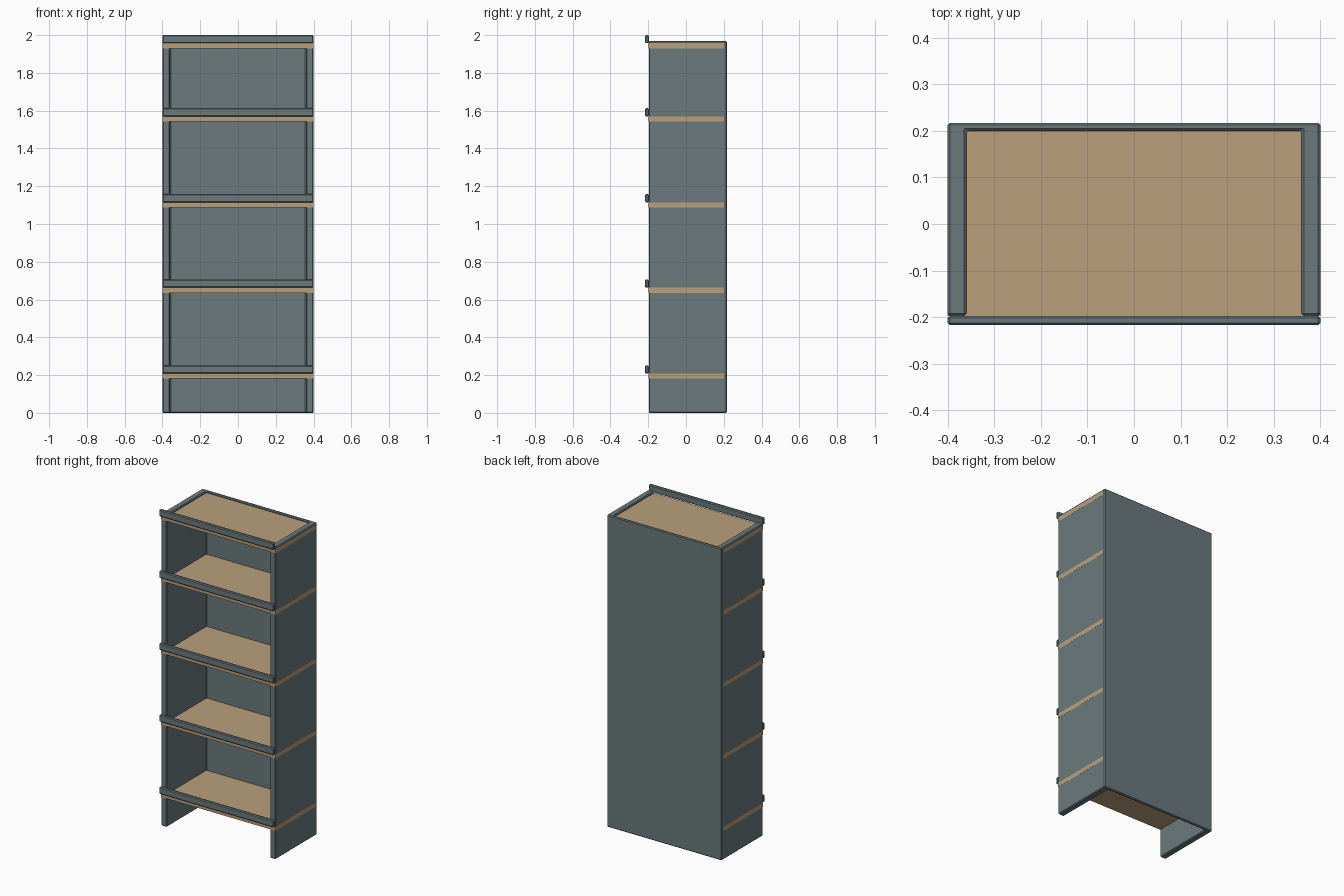
import bpy, bmesh
from mathutils import Vector

cube = bpy.data.objects.get("Cube")
if cube:
    bpy.data.objects.remove(cube, do_unlink=True)


def make_material(name, rgb):
    mat = bpy.data.materials.new(name)
    mat.use_nodes = True
    color = (*rgb, 1.0)
    mat.diffuse_color = color
    mat.node_tree.nodes["Principled BSDF"].inputs["Base Color"].default_value = color
    return mat


slate = make_material("slate_grey_paint", (0.15, 0.195, 0.205))
wood = make_material("tan_wood", (0.49, 0.35, 0.205))


def extrude_profile(name, profile, z0, z1, mat, bevel=0.0):
    """Extrude a flat xy outline from z0 up to z1."""
    bm = bmesh.new()
    face = bm.faces.new([bm.verts.new((x, y, z0)) for x, y in profile])
    grown = bmesh.ops.extrude_face_region(bm, geom=[face])
    top = [v for v in grown["geom"] if isinstance(v, bmesh.types.BMVert)]
    bmesh.ops.translate(bm, verts=top, vec=Vector((0, 0, z1 - z0)))
    bmesh.ops.recalc_face_normals(bm, faces=bm.faces[:])
    mesh = bpy.data.meshes.new(name)
    bm.to_mesh(mesh)
    bm.free()
    mesh.materials.append(mat)
    obj = bpy.data.objects.new(name, mesh)
    bpy.context.collection.objects.link(obj)
    if bevel:
        mod = obj.modifiers.new("edge_chamfer", "BEVEL")
        mod.width = bevel
        mod.segments = 1
    return obj


def slab(name, half_w, y0, y1, z0, z1, mat, bevel=0.0):
    outline = [(-half_w, y0), (half_w, y0), (half_w, y1), (-half_w, y1)]
    return extrude_profile(name, outline, z0, z1, mat, bevel)


HALF = 0.4        # half width of the case
INNER = 0.36      # inside face of the side panels
FRONT, BACK = -0.197, 0.217
BACK_IN = 0.2     # inside face of the back panel

# Case: two sides and a back in one U-shaped section, open below
u_section = [(-HALF, FRONT), (-INNER, FRONT), (-INNER, BACK_IN), (INNER, BACK_IN),
             (INNER, FRONT), (HALF, FRONT), (HALF, BACK), (-HALF, BACK)]
extrude_profile("case", u_section, 0.0, 1.968, slate, 0.005)

# Shelves let through the sides, each with a lip rail along its front edge
names = ["bottom", "lower", "middle", "upper", "top"]
for name, z in zip(names, [0.208, 0.663, 1.115, 1.57, 1.957]):
    slab(name + "_shelf", HALF + 0.0004, FRONT - 0.0004, BACK_IN, z - 0.027, z, wood)
    slab(name + "_front_rail", HALF, -BACK, FRONT, z, z + 0.043, slate, 0.005)
